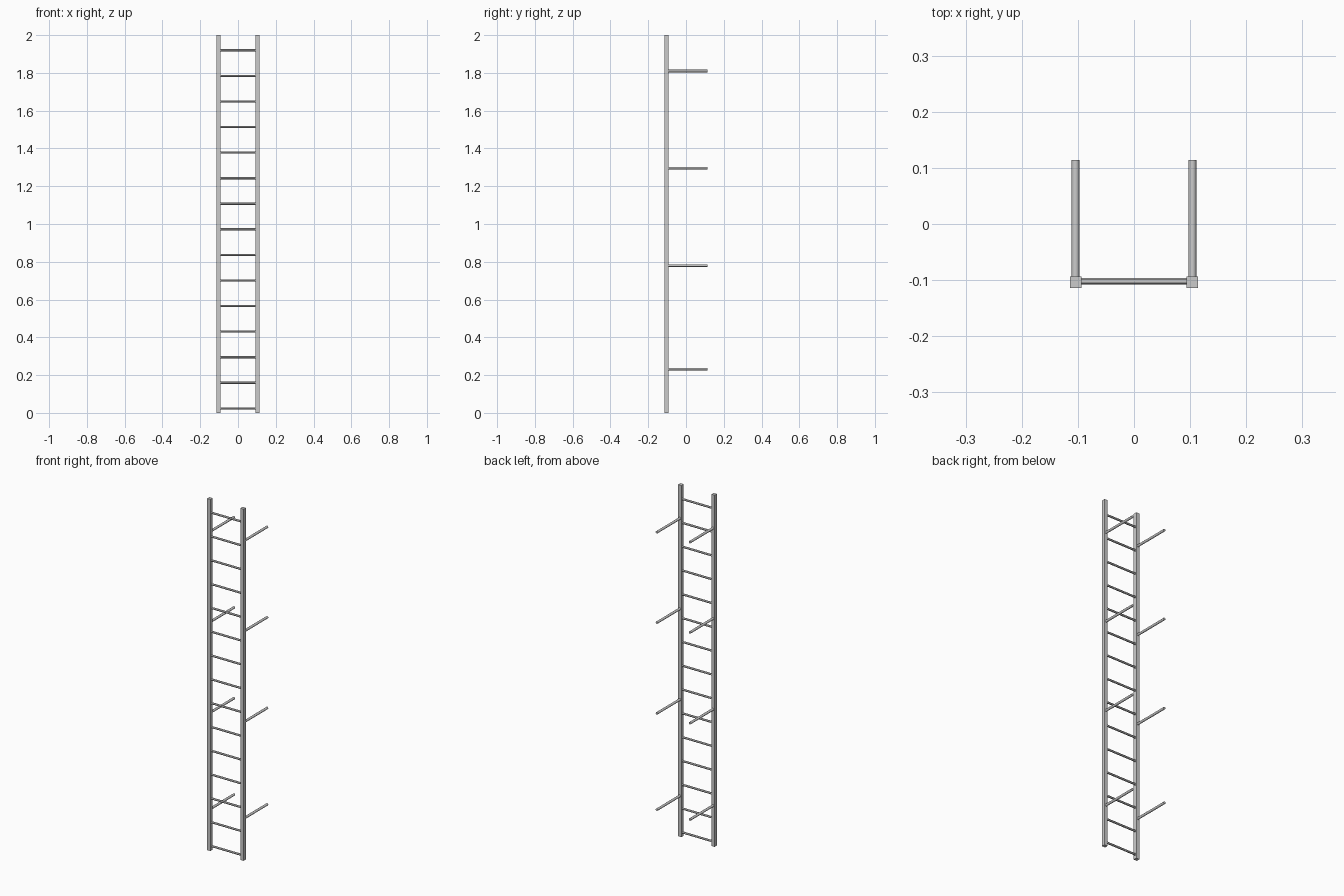
import bpy
from math import pi

if "Cube" in bpy.data.objects:
    bpy.data.objects.remove(bpy.data.objects["Cube"])

RAIL_X, RAIL_Y, RAIL_W = 0.1042, -0.1037, 0.0205


def rod(name, start, length, radius, axis):
    """Round bar running from start along +x or +y."""
    x, y, z = start
    if axis == 'x':
        loc, rot = (x + length / 2, y, z), (0, pi / 2, 0)
    else:
        loc, rot = (x, y + length / 2, z), (pi / 2, 0, 0)
    bpy.ops.mesh.primitive_cylinder_add(vertices=12, radius=radius, depth=length,
                                        location=loc, rotation=rot)
    bpy.context.object.name = name
    bpy.ops.object.shade_smooth_by_angle()


# square side rails
for side, label in ((-1, "left"), (1, "right")):
    bpy.ops.mesh.primitive_cube_add(size=1, location=(side * RAIL_X, RAIL_Y, 1))
    rail = bpy.context.object
    rail.name = label + "_rail"
    rail.scale = (RAIL_W, RAIL_W, 2)

    # wall brackets reaching back from each rail
    for i, z in enumerate((0.232, 0.78, 1.296, 1.81)):
        rod(f"{label}_wall_bracket_{i + 1}", (side * RAIL_X, RAIL_Y, z),
            0.114 - RAIL_Y, 0.0068, 'y')

# evenly spaced rungs
for i in range(15):
    rod(f"rung_{i + 1}", (-RAIL_X, -0.102, 0.024 + i * 0.1354),
        2 * RAIL_X, 0.0057, 'x')
